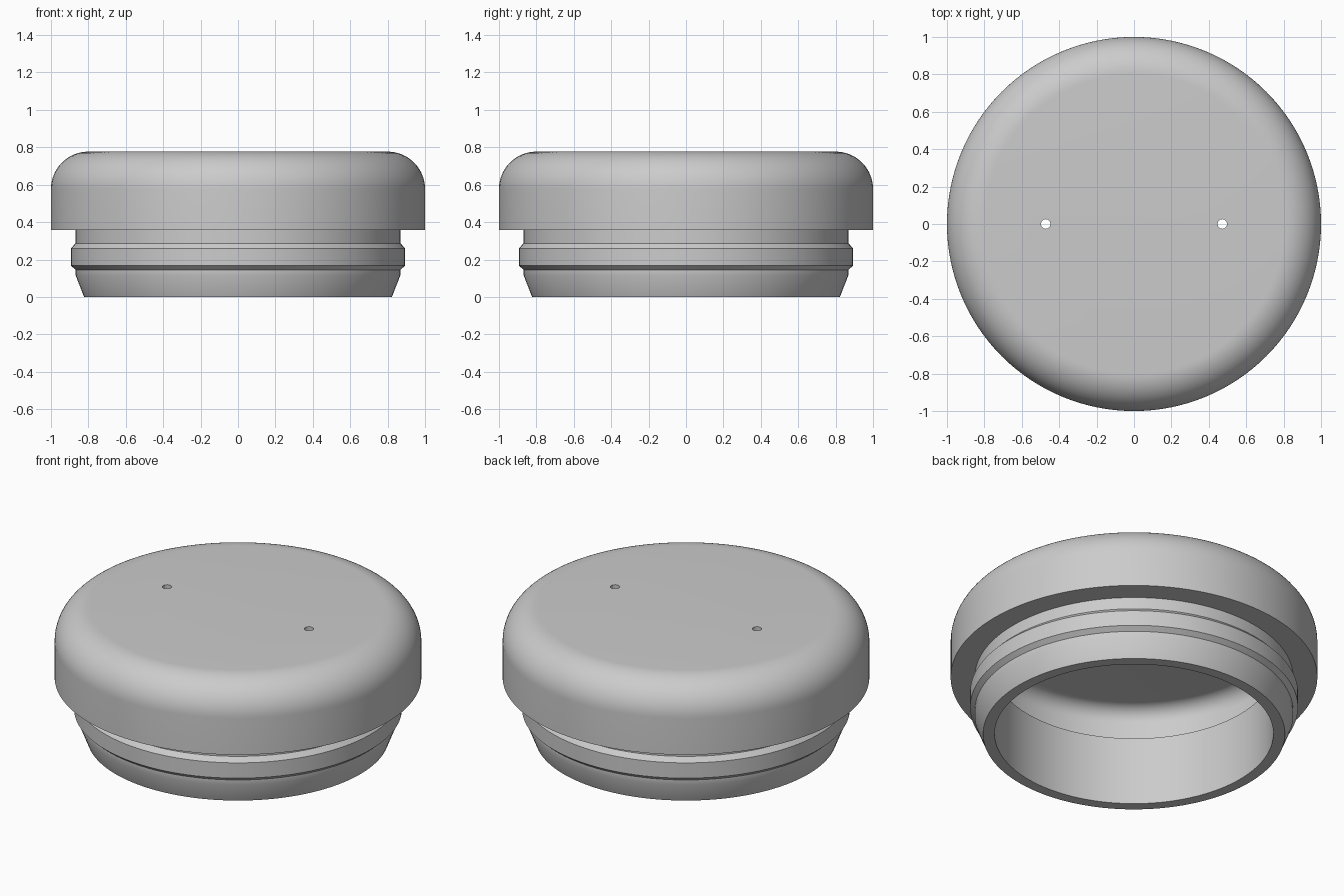
import bpy, bmesh
from math import sin, cos, pi, radians

if "Cube" in bpy.data.objects:
    bpy.data.objects.remove(bpy.data.objects["Cube"])

SEGMENTS = 128
HEIGHT = 0.777
FILLET_X, FILLET_Z = 0.80, 0.577   # shared centre of the outer and inner corner rounding


def material(name, colour):
    mat = bpy.data.materials.new(name)
    mat.use_nodes = True
    mat.diffuse_color = colour
    bsdf = next(n for n in mat.node_tree.nodes if n.type == 'BSDF_PRINCIPLED')
    bsdf.inputs["Base Color"].default_value = colour
    return mat


def arc(radius, start, end, steps=12):
    """Corner points in the r-z plane, angles in degrees."""
    angles = [radians(start + (end - start) * i / steps) for i in range(steps + 1)]
    return [(FILLET_X + radius * cos(a), FILLET_Z + radius * sin(a)) for a in angles]


def lathe(name, profile, mat):
    """Turn an r-z profile around z and close both ends with flat discs."""
    bm = bmesh.new()
    turns = [2 * pi * i / SEGMENTS for i in range(SEGMENTS)]
    rings = [[bm.verts.new((r * cos(a), r * sin(a), z)) for a in turns] for r, z in profile]
    for low, high in zip(rings, rings[1:]):
        for i in range(SEGMENTS):
            j = (i + 1) % SEGMENTS
            bm.faces.new((low[i], low[j], high[j], high[i]))
    bm.faces.new(rings[0])
    bm.faces.new(rings[-1])
    bmesh.ops.recalc_face_normals(bm, faces=bm.faces)
    mesh = bpy.data.meshes.new(name)
    bm.to_mesh(mesh)
    bm.free()
    mesh.materials.append(mat)
    obj = bpy.data.objects.new(name, mesh)
    bpy.context.collection.objects.link(obj)
    return obj


grey = material("light grey", (0.6, 0.6, 0.6, 1))

# Hollow inside: rounded ceiling, wide chamber, ledge, straight bore
inside = arc(0.09, 90, 0) + [(0.89, 0.41), (0.76, 0.41), (0.76, 0)]
# Plug: tapered tip, neck and raised snap ring
plug = [(0.823, 0), (0.868, 0.115), (0.868, 0.145), (0.894, 0.168),
        (0.894, 0.26), (0.868, 0.287), (0.868, 0.358)]
# Cap: overhanging rim with a rounded top edge
cap = [(1, 0.358)] + arc(0.2, 0, 90, 16)
stopper = lathe("stopper_cap", inside + plug + cap, grey)

# Two small vent holes through the top
for side in (-1, 1):
    bpy.ops.mesh.primitive_cylinder_add(vertices=12, radius=0.026, depth=0.4,
                                        location=(side * 0.472, 0, HEIGHT))
    cutter = bpy.context.object
    cutter.name = "vent_hole_cutter"
    cutter.hide_render = True
    cutter.data.materials.append(grey)
    cut = stopper.modifiers.new("vent_hole", 'BOOLEAN')
    cut.operation = 'DIFFERENCE'
    cut.solver = 'EXACT'
    cut.object = cutter
    bpy.context.view_layer.objects.active = stopper
    bpy.ops.object.modifier_apply(modifier=cut.name)
    bpy.data.objects.remove(cutter)

# Smooth round surfaces with crisp steps
bpy.ops.object.select_all(action='DESELECT')
stopper.select_set(True)
bpy.context.view_layer.objects.active = stopper
bpy.ops.object.shade_smooth_by_angle(angle=radians(30))
